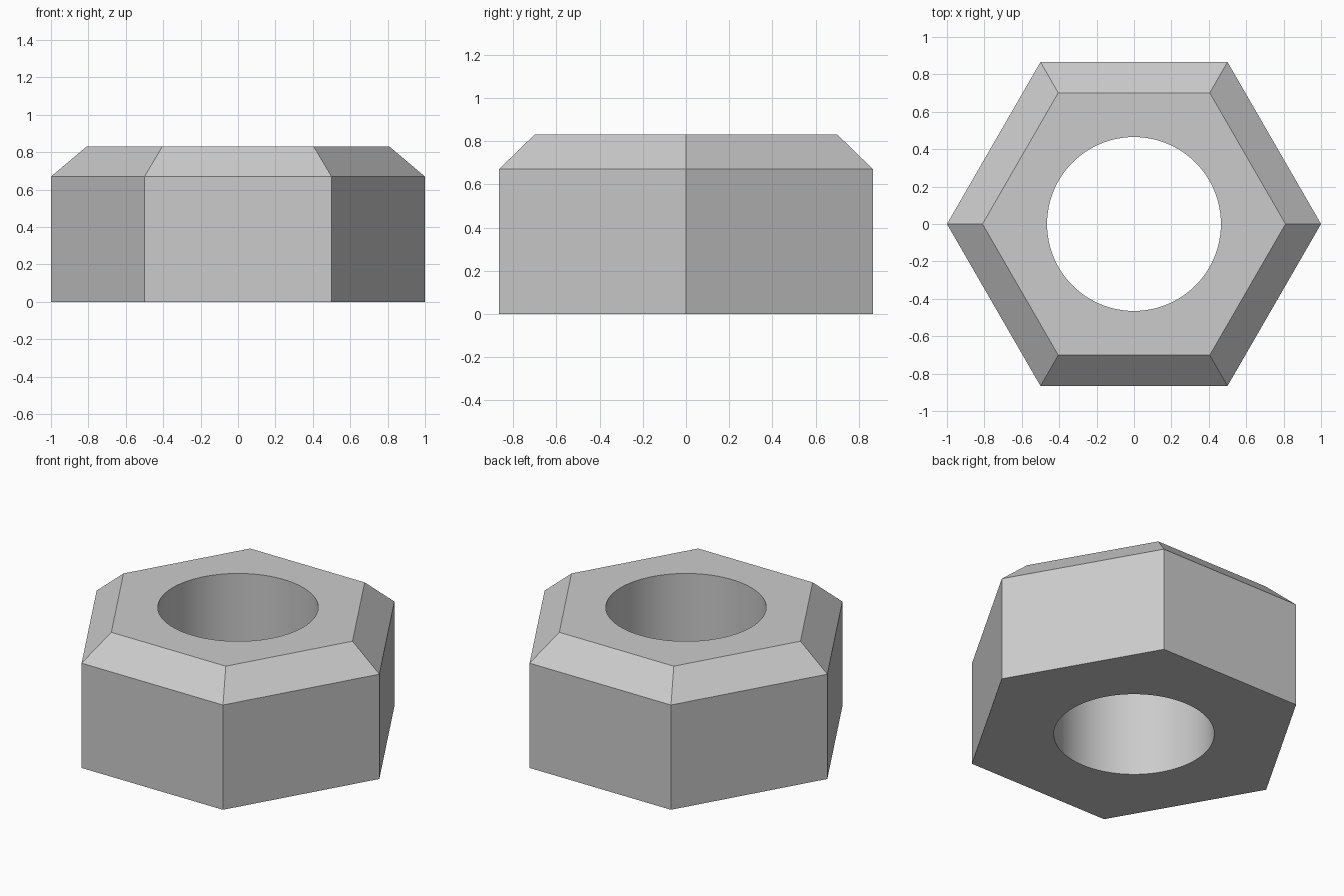
import bpy
import bmesh
from math import cos, sin, tau

SIDES = 6
ARC = 16                      # bore segments per side
BORE = 0.465
SHOULDER, TOP = 0.67, 0.83

old = bpy.data.objects.get("Cube")
if old:
    bpy.data.objects.remove(old, do_unlink=True)

# Steel grey
steel = bpy.data.materials.new("steel_grey")
steel.use_nodes = True
colour = (0.6, 0.6, 0.6, 1)
steel.diffuse_color = colour
steel.node_tree.nodes["Principled BSDF"].inputs["Base Color"].default_value = colour

bm = bmesh.new()


def ring(count, radius, z):
    return [bm.verts.new((radius * cos(tau * i / count), radius * sin(tau * i / count), z))
            for i in range(count)]


def bridge(lower, upper):
    n = len(lower)
    for i in range(n):
        j = (i + 1) % n
        bm.faces.new((lower[i], lower[j], upper[j], upper[i]))


def cap(outer, inner):
    # One flat sector per side, from the outer edge to its arc of the bore
    for i in range(SIDES):
        arc = [inner[(i * ARC + k) % len(inner)] for k in range(ARC, -1, -1)]
        bm.faces.new([outer[i], outer[(i + 1) % SIDES]] + arc)


# Hexagonal wall and chamfer
base = ring(SIDES, 1, 0)
shoulder = ring(SIDES, 1, SHOULDER)
crown = ring(SIDES, 0.81, TOP)
bridge(base, shoulder)
bridge(shoulder, crown)

# Round bore and flat ends
bore_low = ring(SIDES * ARC, BORE, 0)
bore_high = ring(SIDES * ARC, BORE, TOP)
bridge(bore_low, bore_high)
cap(base, bore_low)
cap(crown, bore_high)

bmesh.ops.recalc_face_normals(bm, faces=bm.faces)
mesh = bpy.data.meshes.new("hex_nut")
bm.to_mesh(mesh)
bm.free()
mesh.materials.append(steel)

nut = bpy.data.objects.new("hex_nut", mesh)
bpy.context.collection.objects.link(nut)
bpy.ops.object.select_all(action="DESELECT")
nut.select_set(True)
bpy.context.view_layer.objects.active = nut
bpy.ops.object.shade_smooth_by_angle(angle=0.5)
